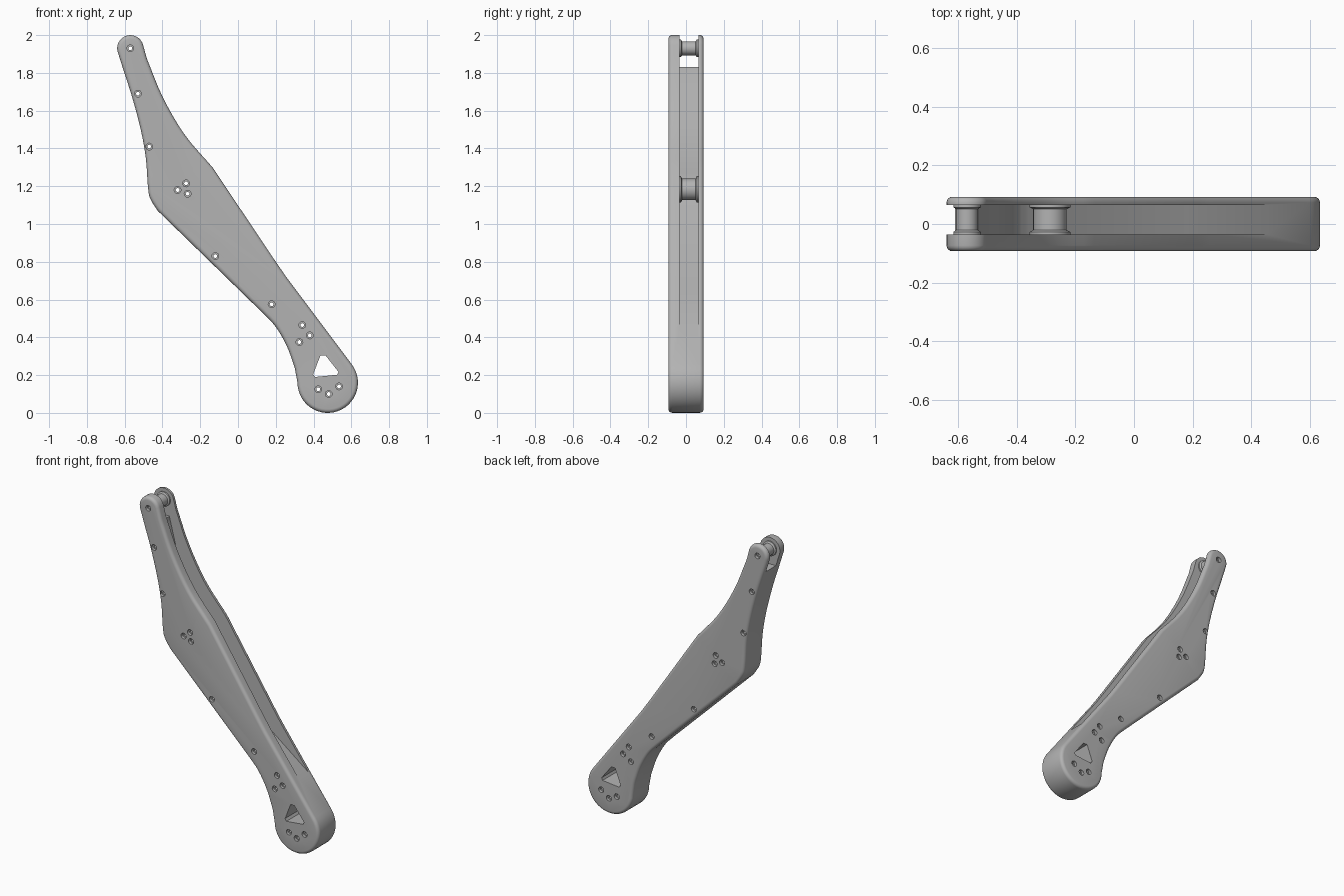
import bpy, bmesh
from math import cos, sin, pi, radians
from mathutils import Vector

if "Cube" in bpy.data.objects:
    bpy.data.objects.remove(bpy.data.objects["Cube"])

grey = bpy.data.materials.new("plain grey")
grey.use_nodes = True
colour = (0.45, 0.45, 0.45, 1)
grey.diffuse_color = colour
grey.node_tree.nodes["Principled BSDF"].inputs["Base Color"].default_value = colour

HALF = 0.093                    # half the thickness of the arm
GAP_FRONT, GAP_BACK = -0.035, 0.065


def arc(cx, cz, r, start, end, steps):
    angles = [radians(start + (end - start) * i / steps) for i in range(steps + 1)]
    return [(cx + r * cos(a), cz + r * sin(a)) for a in angles]


def smooth_path(points, steps=4):
    """Catmull-Rom curve through the points."""
    p = [Vector(q) for q in points]
    p = [2 * p[0] - p[1]] + p + [2 * p[-1] - p[-2]]
    out = []
    for a, b, c, d in zip(p, p[1:], p[2:], p[3:]):
        for i in range(steps):
            t = i / steps
            q = 2 * b + (c - a) * t + (2 * a - 5 * b + 4 * c - d) * t**2
            q += (3 * b - a - 3 * c + d) * t**3
            out.append(tuple(q / 2))
    return out + [tuple(points[-1])]


def make_object(name, bm):
    bmesh.ops.recalc_face_normals(bm, faces=bm.faces)
    mesh = bpy.data.meshes.new(name)
    bm.to_mesh(mesh)
    bm.free()
    mesh.materials.append(grey)
    obj = bpy.data.objects.new(name, mesh)
    bpy.context.collection.objects.link(obj)
    return obj


def slab(name, outline, y0, y1, bevel=0):
    """Outline in x and z, extruded along y, with rounded rims."""
    bm = bmesh.new()
    face = bm.faces.new([bm.verts.new((x, y0, z)) for x, z in outline])
    ext = bmesh.ops.extrude_face_region(bm, geom=[face])["geom"]
    bmesh.ops.translate(bm, vec=(0, y1 - y0, 0),
                        verts=[v for v in ext if isinstance(v, bmesh.types.BMVert)])
    if bevel:
        rims = [e for e in bm.edges if abs(e.verts[0].co.y - e.verts[1].co.y) < 1e-5]
        bmesh.ops.bevel(bm, geom=rims, offset=bevel, segments=4, profile=0.5,
                        affect='EDGES', clamp_overlap=True)
    return make_object(name, bm)


def add_lathe(bm, x, z, profile, sides):
    """Closed turned shape about an axis along y; profile is (y, radius)."""
    rings = [[bm.verts.new((x + r * cos(2 * pi * i / sides), y,
                            z + r * sin(2 * pi * i / sides))) for i in range(sides)]
             for y, r in profile]
    for a, b in zip(rings, rings[1:]):
        for i in range(sides):
            j = (i + 1) % sides
            bm.faces.new((a[i], a[j], b[j], b[i]))
    bm.faces.new(rings[0])
    bm.faces.new(rings[-1])


def cut(obj, cutters):
    for c in cutters:
        mod = obj.modifiers.new("cut", 'BOOLEAN')
        mod.operation, mod.solver, mod.object = 'DIFFERENCE', 'EXACT', c
    deps = bpy.context.evaluated_depsgraph_get()
    mesh = bpy.data.meshes.new_from_object(obj.evaluated_get(deps))
    obj.modifiers.clear()
    obj.data = mesh


# Arm outline: tip, left edge, round foot, right edge
tip = arc(-0.57, 1.93, 0.07, 15, 190, 14)
left_edge = smooth_path([(-0.605, 1.81), (-0.56, 1.67), (-0.515, 1.5), (-0.488, 1.35),
                         (-0.477, 1.2), (-0.465, 1.135), (-0.425, 1.07)])
neck = smooth_path([(0.13, 0.53), (0.2, 0.455), (0.26, 0.35), (0.3, 0.24)])
foot = arc(0.475, 0.16, 0.16, 180, 398, 28)
right_edge = smooth_path([(0.257, 0.717), (0.2, 0.8)], 2)
shoulder = smooth_path([(-0.135, 1.30), (-0.283, 1.474), (-0.4, 1.675), (-0.484, 1.88)])
arm = slab("arm_body", tip + left_edge + neck + foot + right_edge + shoulder,
           -HALF, HALF, 0.02)

# Open channel between the side plates, leaving a wall along the left edge
channel_outline = [(-0.75, 2.1), (-0.75, 1.83), (-0.53, 1.83)]
channel_outline += smooth_path([(-0.53, 1.825), (-0.49, 1.67), (-0.445, 1.5), (-0.42, 1.35),
                                (-0.405, 1.2), (-0.36, 1.13)])
channel_outline += [(0.18, 0.66), (0.50, 0.42), (0.58, 0.36), (0.8, 0.5), (0.8, 2.1)]
channel = slab("channel_cutter", channel_outline, GAP_FRONT, GAP_BACK)

# Triangular window in the foot, with blunted corners
window = slab("window_cutter", [(0.437, 0.305), (0.398, 0.205), (0.408, 0.19), (0.525, 0.202),
                                (0.532, 0.217), (0.463, 0.305)], -0.2, 0.2)

# Counterbored screw holes
holes = [(-0.57, 1.93), (-0.53, 1.69), (-0.47, 1.41), (-0.32, 1.18), (-0.275, 1.215),
         (-0.267, 1.16), (-0.12, 0.83), (0.178, 0.575), (0.34, 0.465), (0.38, 0.41),
         (0.325, 0.375), (0.425, 0.125), (0.48, 0.1), (0.535, 0.14)]
wide, thin, seat = 0.018, 0.01, HALF - 0.018
bm = bmesh.new()
for x, z in holes:
    add_lathe(bm, x, z, [(-0.2, wide), (-seat, wide), (-seat, thin),
                         (seat, thin), (seat, wide), (0.2, wide)], 16)
screws = make_object("screw_cutter", bm)

# Flanged spacers bridging the two plates
parts = [arm]
for name, x, z, r, flange in (("tip_spacer", -0.57, 1.93, 0.037, 0.047),
                              ("middle_spacer", -0.287, 1.183, 0.057, 0.07)):
    bm = bmesh.new()
    add_lathe(bm, x, z, [(GAP_FRONT - 0.005, flange), (GAP_FRONT + 0.008, flange),
                         (GAP_FRONT + 0.014, r), (GAP_BACK - 0.014, r),
                         (GAP_BACK - 0.008, flange), (GAP_BACK + 0.005, flange)], 32)
    parts.append(make_object(name, bm))

cut(arm, [channel, window, screws])
for spacer in parts[1:]:
    cut(spacer, [screws])
for c in (channel, window, screws):
    bpy.data.objects.remove(c)

# Smooth shading with crisp edges
bpy.ops.object.select_all(action='DESELECT')
for obj in parts:
    obj.select_set(True)
bpy.context.view_layer.objects.active = arm
bpy.ops.object.shade_smooth_by_angle(angle=radians(35))
